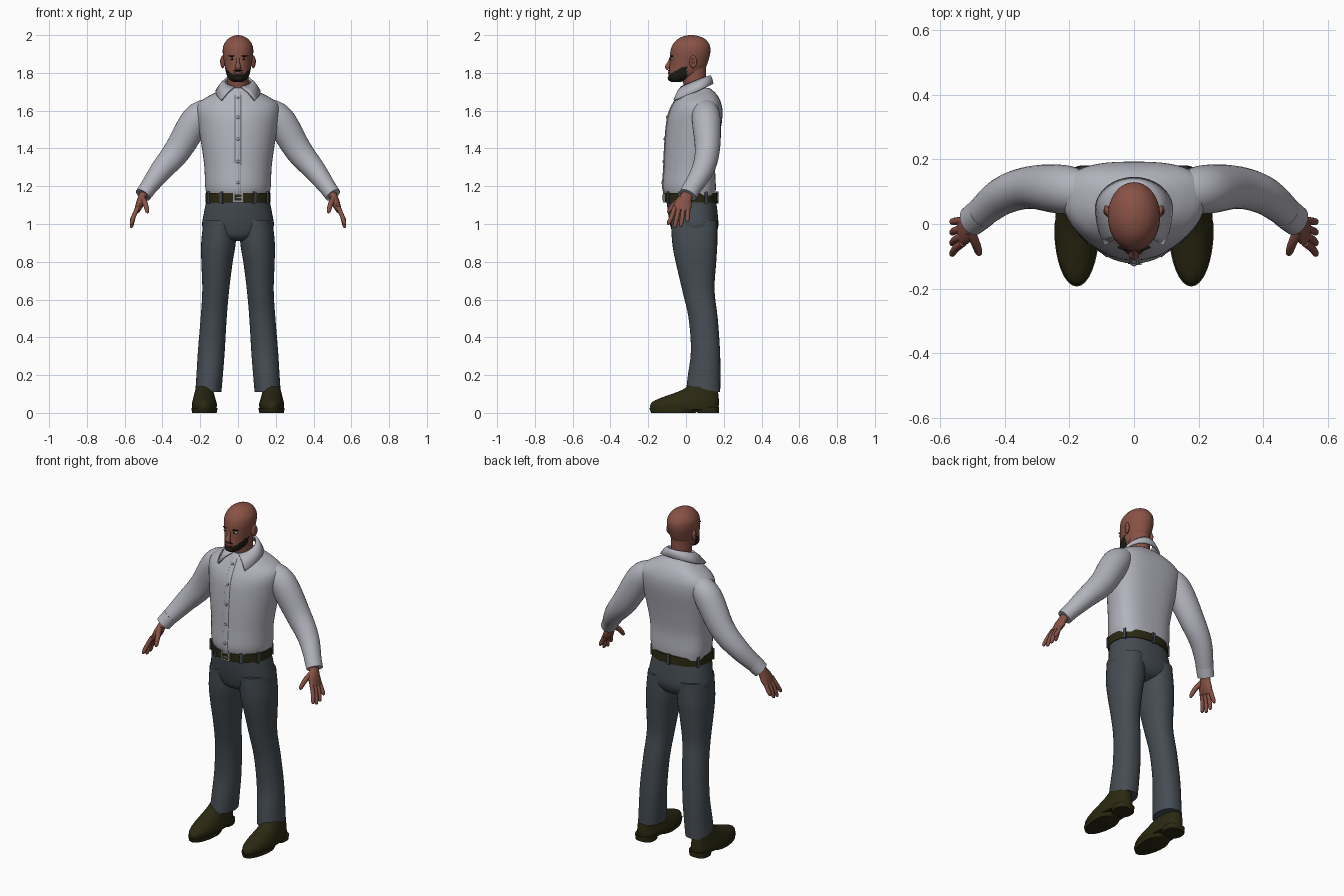
import bpy, bmesh, math
from mathutils import Matrix, Vector

cube = bpy.data.objects.get("Cube")
if cube:
    bpy.data.objects.remove(cube)


def material(name, colour):
    mat = bpy.data.materials.new(name)
    mat.use_nodes = True
    mat.diffuse_color = (*colour, 1)
    mat.node_tree.nodes["Principled BSDF"].inputs["Base Color"].default_value = (*colour, 1)
    return mat


shirt = material("pale grey cotton", (0.45, 0.45, 0.51))
skin = material("brown skin", (0.25, 0.085, 0.06))
cloth = material("slate trousers", (0.06, 0.073, 0.085))
leather = material("dark olive leather", (0.024, 0.022, 0.006))
hair = material("black beard", (0.012, 0.011, 0.007))
metal = material("grey metal", (0.3, 0.3, 0.32))
white = material("eye white", (0.6, 0.57, 0.54))
lip = material("dark lips", (0.16, 0.05, 0.04))


def finish(name, bm, mat, mirrored=False):
    bmesh.ops.recalc_face_normals(bm, faces=bm.faces)
    mesh = bpy.data.meshes.new(name)
    bm.to_mesh(mesh)
    bm.free()
    mesh.materials.append(mat)
    ob = bpy.data.objects.new(name, mesh)
    bpy.context.collection.objects.link(ob)
    bpy.ops.object.select_all(action='DESELECT')
    ob.select_set(True)
    bpy.context.view_layer.objects.active = ob
    bpy.ops.object.shade_smooth_by_angle(angle=math.radians(45))
    if mirrored:
        ob.modifiers.new("Mirror", 'MIRROR')
    return ob


def refine(rows, steps):
    """Add smooth in-between rows that pass through the given ones."""
    out = []
    for i in range(len(rows) - 1):
        quad = rows[max(i - 1, 0)], rows[i], rows[i + 1], rows[min(i + 2, len(rows) - 1)]
        for s in range(steps):
            t = s / steps
            out.append([b + t / 2 * (c - a + t * (2 * a - 5 * b + 4 * c - d + t * (3 * b - a - 3 * c + d)))
                        for a, b, c, d in zip(*quad)])
    return out + [list(rows[-1])]


def skin_rings(name, rings, mat, mirrored=False, closed=True):
    bm = bmesh.new()
    grid = [[bm.verts.new(p) for p in ring] for ring in rings]
    n = len(grid[0])
    for low, high in zip(grid, grid[1:]):
        for i in range(n if closed else n - 1):
            j = (i + 1) % n
            bm.faces.new((low[i], low[j], high[j], high[i]))
    if closed:
        bm.faces.new(grid[0])
        bm.faces.new(grid[-1])
    return finish(name, bm, mat, mirrored)


def level_point(row, angle, wide=0.5, square=2):
    """Point on a level oval; wide sets the widest depth, square flattens the back."""
    z, x0, x1, y0, y1 = row
    c, s = math.cos(angle), math.sin(angle)
    mid = y0 + (y1 - y0) * wide
    if s > 0:
        c, s = (math.copysign(abs(v) ** (2 / square), v) for v in (c, s))
    return Vector(((x0 + x1) / 2 + c * (x1 - x0) / 2, mid + s * ((y1 - mid) if s > 0 else (mid - y0)), z))


def stack(name, rows, mat, mirrored=False, steps=4, n=32, **shape):
    rings = [[level_point(r, math.tau * i / n, **shape) for i in range(n)] for r in refine(rows, steps)]
    return skin_rings(name, rings, mat, mirrored)


def both(rows):
    return [(z, -w, w, y0, y1) for z, w, y0, y1 in rows]


def tube(name, rows, mat, mirrored=True, axis=(0, 1, 0), n=16, steps=4):
    """Oval tube along a path of x, y, z, radius along axis, radius across."""
    rows = refine(rows, steps)
    path = [Vector(r[:3]) for r in rows]
    rings = []
    for i, r in enumerate(rows):
        t = (path[min(i + 1, len(path) - 1)] - path[max(i - 1, 0)]).normalized()
        u = Vector(axis)
        u = (u - t * u.dot(t)).normalized()
        v = t.cross(u)
        angles = [math.tau * k / n for k in range(n)]
        rings.append([path[i] + u * r[3] * math.cos(a) + v * r[4] * math.sin(a) for a in angles])
    return skin_rings(name, rings, mat, mirrored)


def ball(name, at, size, mat, mirrored=False, turn=0):
    bm = bmesh.new()
    place = Matrix.Translation(at) @ Matrix.Rotation(turn, 4, 'Z') @ Matrix.Diagonal((*size, 1))
    bmesh.ops.create_uvsphere(bm, u_segments=16, v_segments=10, radius=1, matrix=place)
    return finish(name, bm, mat, mirrored)


def box(name, at, size, mat, turn=0):
    bm = bmesh.new()
    place = Matrix.Translation(at) @ Matrix.Rotation(turn, 4, 'Z') @ Matrix.Diagonal((*size, 1))
    bmesh.ops.create_cube(bm, size=1, matrix=place)
    return finish(name, bm, mat)


# Shirt body with front placket and buttons
torso = both([(1.15, .165, -.11, .155), (1.2, .174, -.122, .158), (1.3, .178, -.116, .155),
              (1.42, .194, -.111, .17), (1.54, .214, -.1, .19), (1.6, .222, -.085, .193),
              (1.64, .21, -.065, .186), (1.675, .16, -.045, .17), (1.7, .11, -.03, .15),
              (1.72, .075, -.015, .125)])
stack("shirt_body", torso, shirt, n=48, wide=.6, square=2.7)
tube("shirt_placket", [(0, r[3], r[0], .016, .005) for r in torso[:-1]], shirt, False, axis=(1, 0, 0))
for z, y in ((1.22, -.126), (1.33, -.119), (1.45, -.114), (1.565, -.1), (1.67, -.053)):
    ball("shirt_button", (0, y, z), (.009, .005, .009), metal)

# Folded collar, open at the front
collar_rows = [[], [], []]
for k in range(-16, 17):
    top, low = (math.radians(a * k / 16) for a in (165, 130))
    p = Vector((.068 * math.sin(top), .05 + .075 * math.cos(top), 1.755 + .03 * math.cos(top)))
    c = math.cos(low)
    q = Vector((.115 * math.sin(low), .05 + c * (.09 if c > 0 else .175), 1.7 + c * (.04 if c > 0 else .07)))
    m = (p + q) / 2 + Vector((0, 0, .008))
    for row, point in zip(collar_rows, (p, m, q)):
        row.append(point)
collar = skin_rings("shirt_collar", collar_rows, shirt, closed=False)
thick = collar.modifiers.new("Thickness", 'SOLIDIFY')
thick.thickness = .012
thick.offset = 0

# Sleeves and cuffs
tube("sleeves", [(.15, .1, 1.62, .06, .05), (.22, .107, 1.555, .076, .078), (.32, .113, 1.39, .066, .072),
                 (.41, .085, 1.28, .058, .058), (.495, .015, 1.165, .045, .041)], shirt, n=28, steps=6)
tube("cuffs", [(.47, .036, 1.2, .05, .046), (.503, .01, 1.153, .048, .043)], shirt, n=28)

# Hands
tube("palms", [(.48, .025, 1.19, .03, .026), (.505, .002, 1.145, .032, .022), (.52, -.015, 1.105, .046, .021),
               (.535, -.025, 1.07, .046, .015)], skin)
for i, (name, tip) in enumerate((("index", .995), ("middle", .98), ("ring", .985), ("little", 1.01))):
    y0, y1 = -.059 + .023 * i, -.092 + .033 * i
    tube(name + "_fingers", [(.53, y0, 1.09, .012, .012), (.552, (y0 + y1) / 2, 1.04, .012, .012),
                             (.563, y1, tip + .01, .01, .01), (.564, y1, tip, .004, .004)], skin, n=10)
tube("thumbs", [(.508, -.02, 1.14, .018, .016), (.49, -.062, 1.105, .014, .014),
                (.481, -.088, 1.07, .011, .011), (.48, -.094, 1.058, .004, .004)], skin, n=10)

# Trousers
stack("trouser_hips", both([(1.13, .166, -.104, .158), (1.05, .182, -.094, .168), (.98, .187, -.08, .17),
                            (.93, .13, -.06, .145), (.91, .06, -.02, .1)]), cloth, n=40, square=2.4)
stack("trouser_legs", [(1.02, .01, .182, -.08, .166), (.9, .012, .195, -.073, .166), (.8, .028, .194, -.055, .16),
                       (.65, .047, .189, -.02, .151), (.5, .06, .198, .014, .168), (.33, .07, .212, .026, .18),
                       (.2, .08, .22, .01, .182), (.11, .088, .226, 0, .181)], cloth, True, square=2.3)

# Belt, loops and buckle
belt = both([(1.115, .173, -.112, .166), (1.165, .173, -.115, .164)])
stack("belt", belt, leather, n=48, steps=1, square=2.4)
for degrees in (30, 90, 150, 205, 240, 300, 335):
    angle = math.radians(degrees)
    at = level_point(belt[0], angle, square=2.4)
    facing = math.atan2(at.y - .027, at.x)
    box("belt_loop", (at.x, at.y, 1.14), (.014, .016, .062), cloth, facing)
box("buckle", (0, -.115, 1.14), (.056, .012, .05), metal)
box("buckle_centre", (0, -.118, 1.14), (.038, .012, .032), leather)
box("buckle_pin", (.008, -.121, 1.14), (.03, .012, .006), metal)

# Shoes with a separate front sole and heel
stack("shoe_uppers", [(.018, .114, .242, -.188, .17), (.045, .112, .244, -.188, .174), (.066, .117, .24, -.165, .174),
                      (.09, .124, .234, -.105, .172), (.115, .13, .228, -.035, .168), (.14, .135, .222, .01, .16)],
      leather, True, wide=.48, square=2.6)
stack("shoe_soles", [(0, .113, .243, -.185, .05), (.025, .108, .247, -.194, .08)], leather, True, steps=1, wide=.65)
stack("shoe_heels", [(0, .122, .236, .06, .174), (.03, .118, .24, .05, .176)], leather, True, steps=1, square=2.6)

# Neck and head, with the beard coloured on the jaw
stack("neck", both([(1.66, .06, -.005, .11), (1.73, .056, -.012, .105), (1.78, .056, -.022, .105),
                    (1.83, .055, -.02, .105)]), skin)
head = stack("head", both([(1.753, .026, -.078, -.025), (1.762, .042, -.087, .0), (1.778, .055, -.091, .04),
                           (1.8, .063, -.091, .08), (1.83, .069, -.088, .105), (1.87, .076, -.085, .12),
                           (1.91, .081, -.083, .129), (1.945, .077, -.073, .126), (1.975, .058, -.048, .106),
                           (1.992, .034, -.018, .076), (2, .008, .015, .04)]), skin, steps=8, n=56)
head.data.materials.append(hair)
for face in head.data.polygons:
    x, y, z = face.center
    if y < .005 and z < 1.787 + .04 * (x / .065) ** 2:
        face.material_index = 1

# Face
ball("chin_beard", (0, -.079, 1.772), (.03, .018, .017), hair)
tube("nose", [(0, -.076, 1.887, .008, .008), (0, -.088, 1.855, .009, .01), (0, -.097, 1.832, .016, .014),
              (0, -.092, 1.82, .014, .01)], skin, False, axis=(1, 0, 0))
ball("lips", (0, -.088, 1.799), (.024, .008, .008), lip)
ball("moustache", (0, -.088, 1.812), (.026, .007, .004), hair)
ball("eyes", (.031, -.0705, 1.874), (.014, .01, .0065), white, True)
ball("irises", (.031, -.079, 1.874), (.0055, .003, .0055), hair, True)
ball("brows", (.032, -.075, 1.889), (.02, .006, .004), hair, True, turn=.25)
ball("ears", (.081, .038, 1.858), (.011, .021, .034), skin, True, turn=-.35)
ball("ear_hollows", (.09, .036, 1.862), (.004, .01, .016), lip, True, turn=-.35)
